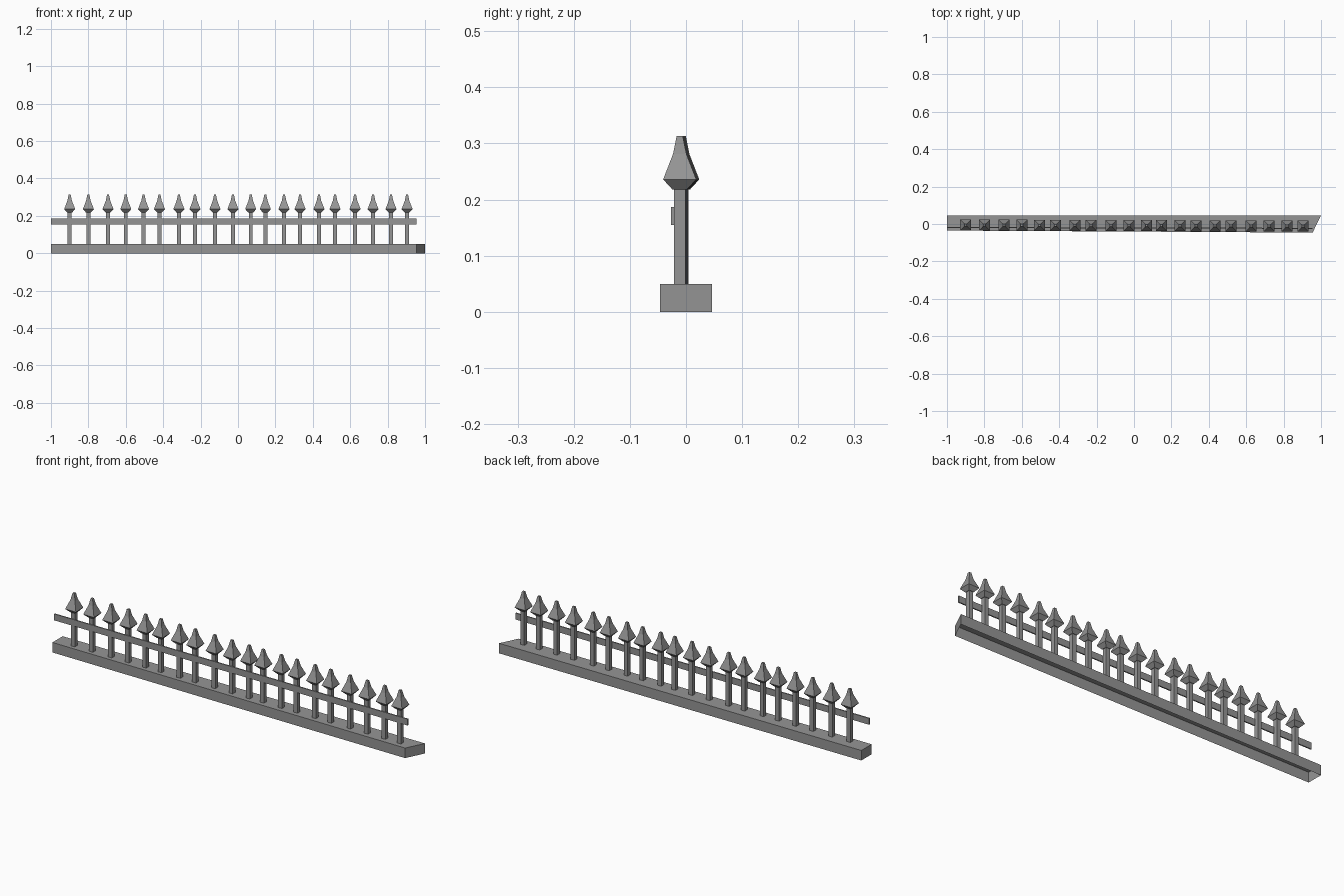
import bpy

if "Cube" in bpy.data.objects:
    bpy.data.objects.remove(bpy.data.objects["Cube"])

# Dark grey iron
dark_grey = bpy.data.materials.new("dark_grey")
dark_grey.diffuse_color = (0.3, 0.3, 0.3, 1)
dark_grey.use_nodes = True
dark_grey.node_tree.nodes["Principled BSDF"].inputs["Base Color"].default_value = dark_grey.diffuse_color


def make_object(name, verts, faces):
    mesh = bpy.data.meshes.new(name)
    mesh.from_pydata(verts, [], faces)
    mesh.materials.append(dark_grey)
    mesh.update()
    obj = bpy.data.objects.new(name, mesh)
    bpy.context.collection.objects.link(obj)
    return obj


def prism(name, outline, z0, z1, bottom=True):
    """Extrude a counter-clockwise four-corner outline upwards."""
    verts = [(x, y, z) for z in (z0, z1) for x, y in outline]
    faces = [(i, (i + 1) % 4, (i + 1) % 4 + 4, i + 4) for i in range(4)]
    faces.append((4, 5, 6, 7))
    if bottom:
        faces.append((3, 2, 1, 0))
    return make_object(name, verts, faces)


def line_y(x):
    """The row of pickets runs slightly askew to the base."""
    return -0.0085 - 0.003 * x


# Base kerb: hollow underneath, mitred right end
prism("base", [(-1, -0.035), (0.955, -0.046), (1, 0.046), (-1, 0.046)],
      0.0, 0.05, bottom=False)

# Thin rail along the front of the pickets
x0, x1 = -1.0, 0.955
f0, f1 = line_y(x0) - 0.0155, line_y(x1) - 0.0155
prism("rail", [(x0, f0), (x1, f1), (x1, f1 + 0.006), (x0, f0 + 0.006)],
      0.155, 0.187)

# Pickets: square post with a flared spear head (half width, height)
PROFILE = [(0.0105, 0.05), (0.0105, 0.218), (0.013, 0.218), (0.0295, 0.236),
           (0.012, 0.281), (0.0055, 0.313)]
PICKET_X = [-0.90, -0.80, -0.695, -0.60, -0.505, -0.42, -0.316, -0.23,
            -0.123, -0.027, 0.068, 0.146, 0.246, 0.332, 0.433, 0.519,
            0.626, 0.722, 0.818, 0.904]
CORNERS = [(-1, -1), (1, -1), (1, 1), (-1, 1)]

for n, x in enumerate(PICKET_X):
    y = line_y(x)
    verts = [(x + cx * h, y + cy * h, z) for h, z in PROFILE for cx, cy in CORNERS]
    faces = [(r * 4 + i, r * 4 + (i + 1) % 4, r * 4 + 4 + (i + 1) % 4, r * 4 + 4 + i)
             for r in range(len(PROFILE) - 1) for i in range(4)]
    t = len(verts) - 4
    faces.append((t, t + 1, t + 2, t + 3))
    make_object(f"picket_{n + 1:02d}", verts, faces)
